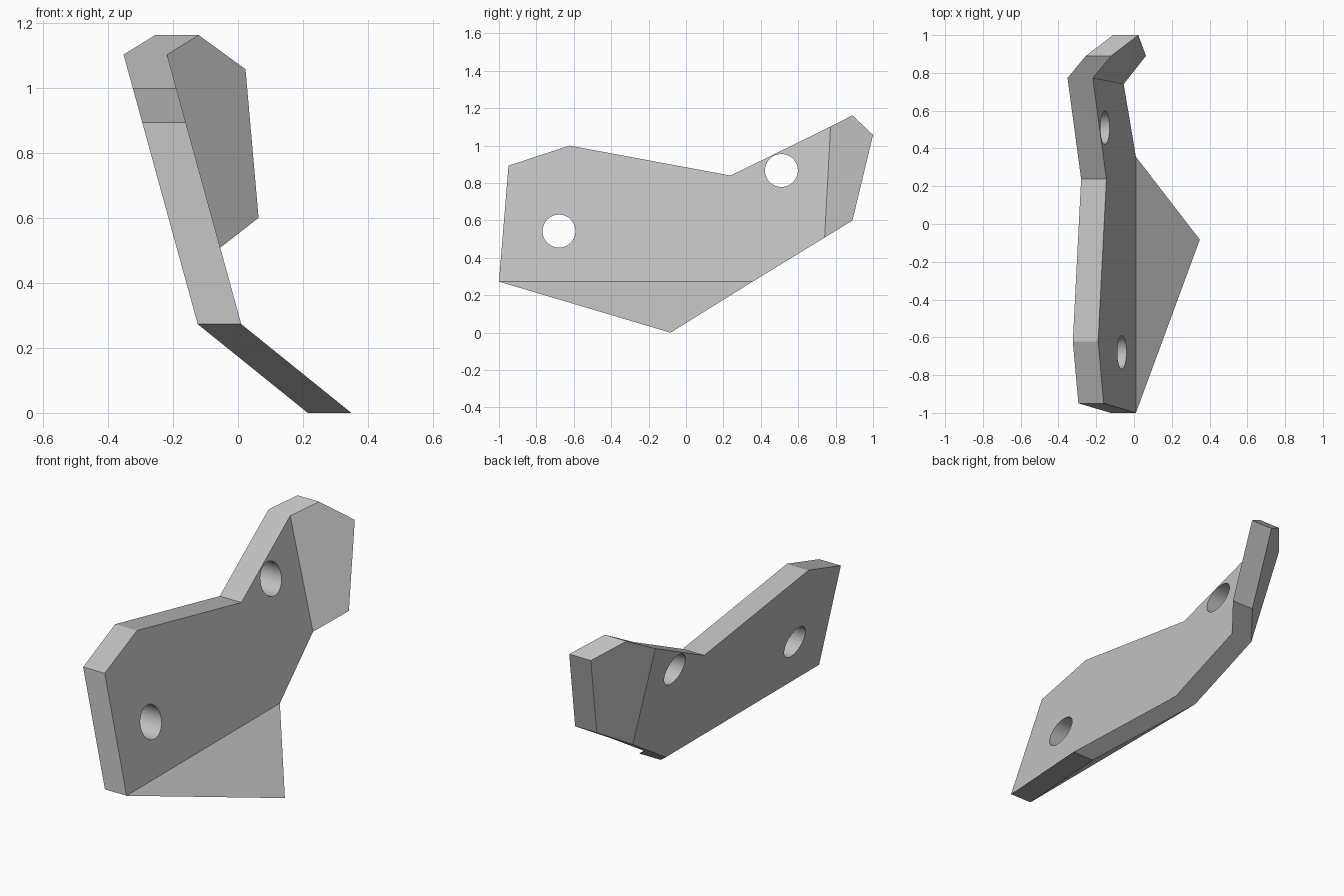
import bpy
import bmesh
import math

cube = bpy.data.objects.get("Cube")
if cube:
    bpy.data.objects.remove(cube, do_unlink=True)

THICK = 0.134
BEND_Z = 0.273

grey = bpy.data.materials.new("plain grey")
grey.use_nodes = True
colour = (0.53, 0.53, 0.53, 1)
grey.diffuse_color = colour
grey.node_tree.nodes["Principled BSDF"].inputs["Base Color"].default_value = colour


# Each panel's plane gives x from its side outline (y, z)
def main_x(y, z):
    return 0.01 - 0.275 * (z - BEND_Z)


def foot_x(y, z):
    return 0.01 + 1.24 * (BEND_Z - z)


def end_x(y, z):
    return -0.218 + 0.997 * (y - 0.773) - 0.328 * (z - 1.102)


foot_bend = [(-1.0, BEND_Z), (0.356, BEND_Z)]
end_bend = [(0.741, 0.508), (0.773, 1.102)]
panels = [
    (main_x, foot_bend + end_bend + [(0.238, 0.84), (-0.623, 1.0), (-0.949, 0.893)]),
    (foot_x, [foot_bend[0], (-0.083, 0), foot_bend[1]]),
    (end_x, [end_bend[0], (0.89, 0.6), (1.0, 1.057), (0.89, 1.162), end_bend[1]]),
]

# Folded sheet, given its thickness along x
bm = bmesh.new()
corners = {}
for plane, outline in panels:
    for p in outline:
        if p not in corners:
            corners[p] = bm.verts.new((plane(*p), *p))
    bm.faces.new([corners[p] for p in outline])
result = bmesh.ops.extrude_face_region(bm, geom=bm.faces[:], use_keep_orig=True)
moved = [v for v in result["geom"] if isinstance(v, bmesh.types.BMVert)]
bmesh.ops.translate(bm, verts=moved, vec=(-THICK, 0, 0))
bmesh.ops.recalc_face_normals(bm, faces=bm.faces[:])
mesh = bpy.data.meshes.new("bent_bracket")
bm.to_mesh(mesh)
bm.free()
mesh.materials.append(grey)
bracket = bpy.data.objects.new("bent_bracket", mesh)
bpy.context.collection.objects.link(bracket)

# Two round bolt holes running along x
for y, z in [(-0.679, 0.543), (0.51, 0.867)]:
    bpy.ops.mesh.primitive_cylinder_add(vertices=48, radius=0.088, depth=1,
                                        location=(-0.15, y, z),
                                        rotation=(0, math.pi / 2, 0))
    cutter = bpy.context.object
    cutter.name = "hole_cutter"
    cutter.hide_render = True
    cutter.data.materials.append(grey)
    bpy.context.view_layer.objects.active = bracket
    mod = bracket.modifiers.new("bolt_hole", "BOOLEAN")
    mod.operation = "DIFFERENCE"
    mod.solver = "EXACT"
    mod.object = cutter
    bpy.ops.object.modifier_apply(modifier=mod.name)
    bpy.data.objects.remove(cutter, do_unlink=True)

# Round hole walls, crisp folds
bpy.ops.object.select_all(action="DESELECT")
bracket.select_set(True)
bpy.context.view_layer.objects.active = bracket
bpy.ops.object.shade_smooth_by_angle(angle=math.radians(15))
